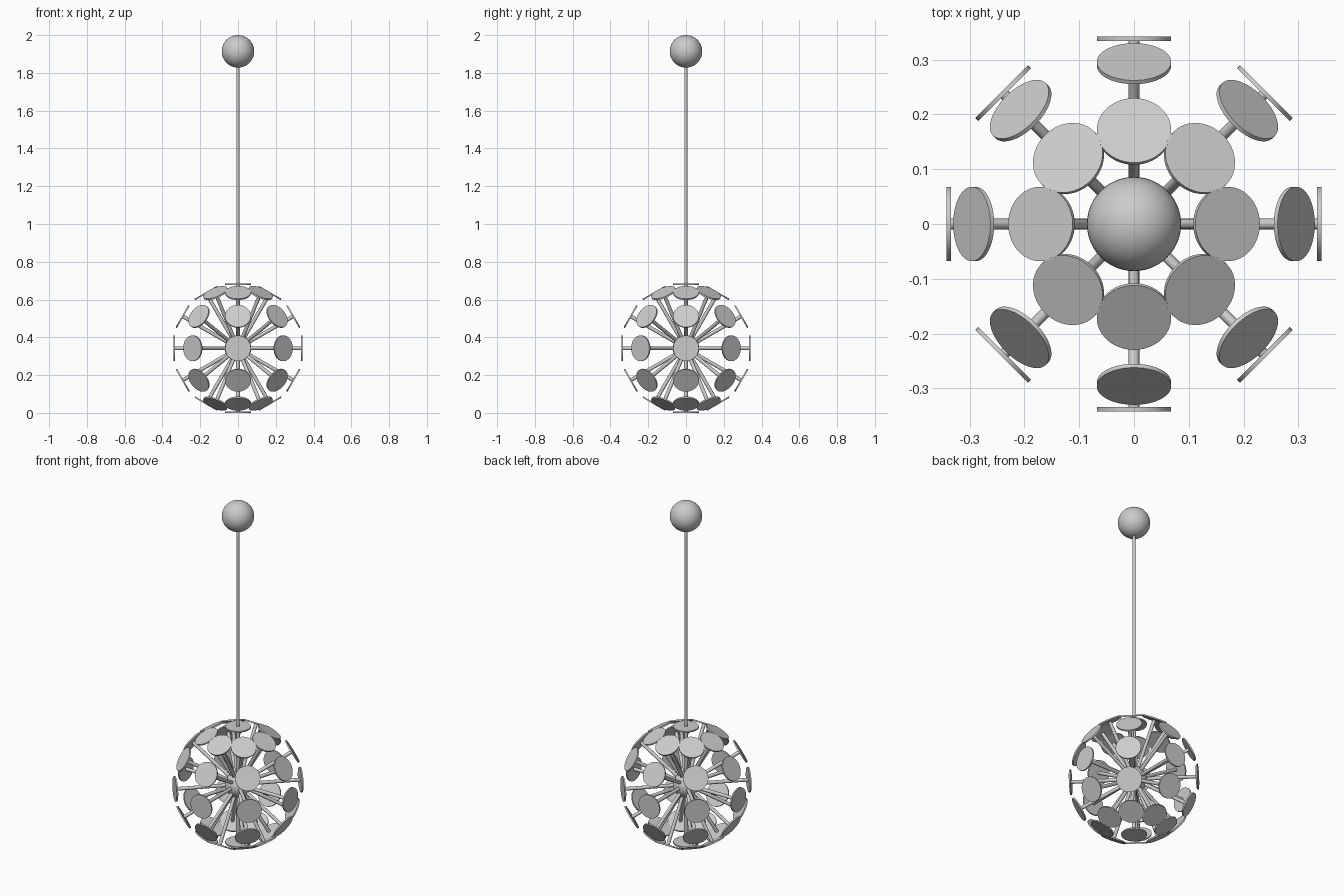
import bpy
import math
from mathutils import Vector

if "Cube" in bpy.data.objects:
    bpy.data.objects.remove(bpy.data.objects["Cube"], do_unlink=True)

OUTER = 0.342        # distance from hub centre to outer disc faces
THICK = 0.008
DISC_R = 0.068
HUB_R = 0.07
BALL_R = 0.086
CENTRE = Vector((0, 0, OUTER))
BALL_Z = 2 - BALL_R

grey = bpy.data.materials.new("light_grey_metal")
grey.use_nodes = True
colour = (0.6, 0.6, 0.6, 1)
grey.diffuse_color = colour
grey.node_tree.nodes["Principled BSDF"].inputs["Base Color"].default_value = colour


def finish(name):
    obj = bpy.context.object
    obj.name = name
    obj.data.materials.append(grey)
    bpy.ops.object.shade_smooth_by_angle(angle=math.radians(35))


def ball(name, centre, radius):
    bpy.ops.mesh.primitive_uv_sphere_add(segments=48, ring_count=24,
                                         radius=radius, location=centre)
    finish(name)


def cylinder(name, start, end, radius, sides):
    axis = end - start
    bpy.ops.mesh.primitive_cylinder_add(
        vertices=sides, radius=radius, depth=axis.length,
        location=(start + end) / 2,
        rotation=axis.to_track_quat('Z', 'Y').to_euler())
    finish(name)


def spoke_with_disc(label, latitude, azimuth):
    lat, az = math.radians(latitude), math.radians(azimuth)
    out = Vector((math.cos(lat) * math.cos(az),
                  math.cos(lat) * math.sin(az), math.sin(lat)))
    inner_face = CENTRE + out * (OUTER - THICK)
    cylinder("spoke_" + label, CENTRE, inner_face + out * 0.002, 0.0097, 16)
    cylinder("disc_" + label, inner_face, CENTRE + out * OUTER, DISC_R, 48)


# Hanging rod with the ceiling ball and the central hub
ball("ceiling_ball", (0, 0, BALL_Z), BALL_R)
ball("hub", CENTRE, HUB_R)
cylinder("hanging_rod", CENTRE, Vector((0, 0, BALL_Z)), 0.0085, 16)

# Rings of discs on spokes
rings = {"lowest": -60, "lower": -30, "middle": 0, "upper": 30, "highest": 60}
for ring, latitude in rings.items():
    for i in range(8):
        spoke_with_disc(f"{ring}_{i + 1}", latitude, i * 45)

# Discs at both poles
spoke_with_disc("top", 90, 0)
spoke_with_disc("bottom", -90, 0)
